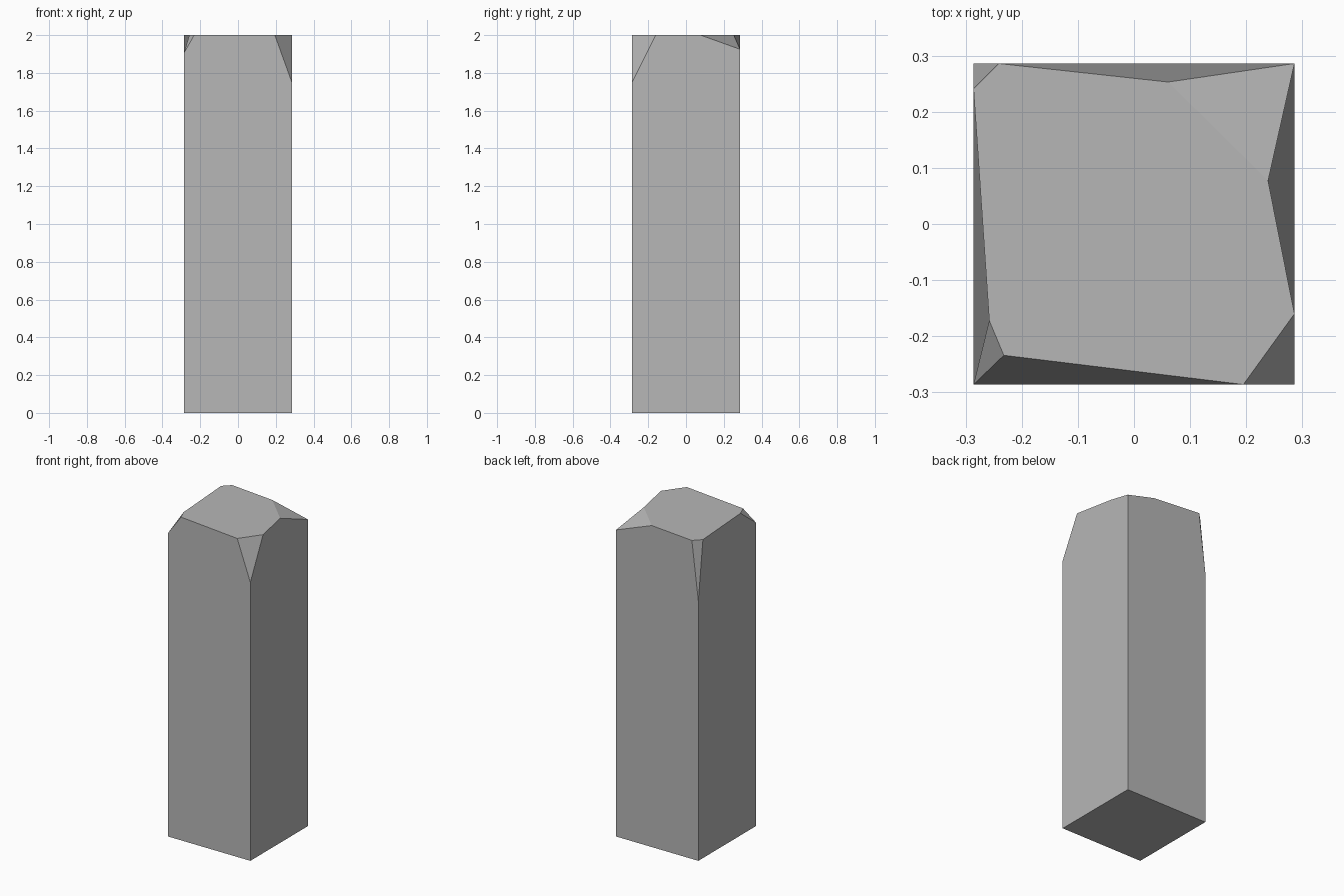
import bpy
import bmesh

if "Cube" in bpy.data.objects:
    bpy.data.objects.remove(bpy.data.objects["Cube"])

H = 0.286   # half width of the square post
TOP = 2.0

# One chipped corner per post edge, anticlockwise from front left:
# (sign x, sign y, height left on the edge, chip points on the top face)
corners = [
    (-1, -1, 1.905, [(-0.258, -0.172), (-0.232, -0.234)]),
    (1, -1, 1.748, [(0.195, -H), (H, -0.16)]),
    (1, 1, 1.925, [(0.239, 0.077), (0.061, 0.253)]),
    (-1, 1, 1.63, [(-0.241, H), (-H, 0.241)]),
]

bm = bmesh.new()
base, edge, chip = [], [], []
for sx, sy, z, pts in corners:
    base.append(bm.verts.new((sx * H, sy * H, 0)))
    edge.append(bm.verts.new((sx * H, sy * H, z)))
    chip.append([bm.verts.new((x, y, TOP)) for x, y in pts])

# Bottom and top
bm.faces.new(base[::-1])
bm.faces.new([v for pair in chip for v in pair])

# Long sides and the chipped corner facets
for i in range(4):
    j = (i + 1) % 4
    bm.faces.new([base[i], base[j], edge[j], chip[j][0], chip[i][1], edge[i]])
    bm.faces.new([edge[i], chip[i][1], chip[i][0]])

bmesh.ops.recalc_face_normals(bm, faces=bm.faces)
mesh = bpy.data.meshes.new("stone_post")
bm.to_mesh(mesh)
bm.free()
post = bpy.data.objects.new("stone_post", mesh)
bpy.context.collection.objects.link(post)

# Dark grey stone
stone = bpy.data.materials.new("stone_grey")
stone.diffuse_color = (0.47, 0.47, 0.47, 1)
stone.use_nodes = True
stone.node_tree.nodes["Principled BSDF"].inputs["Base Color"].default_value = stone.diffuse_color
mesh.materials.append(stone)
